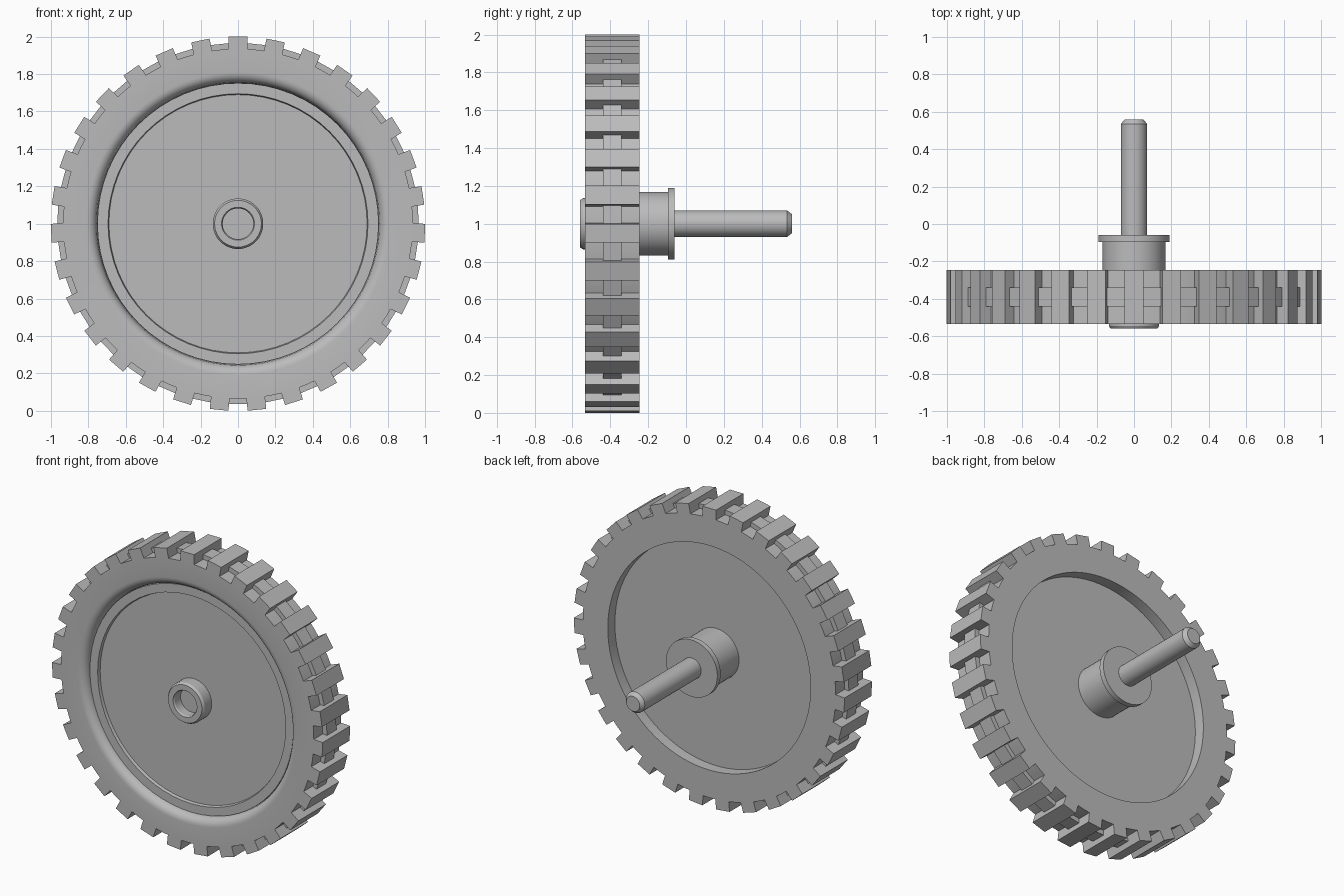
import bpy, bmesh, math
from mathutils import Matrix, Vector

if "Cube" in bpy.data.objects:
    bpy.data.objects.remove(bpy.data.objects["Cube"], do_unlink=True)

grey = bpy.data.materials.new("mid_grey")
grey.use_nodes = True
grey.diffuse_color = (0.5, 0.5, 0.5, 1)
grey.node_tree.nodes["Principled BSDF"].inputs["Base Color"].default_value = (0.5, 0.5, 0.5, 1)

CENTRE = Vector((0, 0, 1))
TEETH = 31


def finish(name, bm, smooth):
    bmesh.ops.recalc_face_normals(bm, faces=bm.faces)
    mesh = bpy.data.meshes.new(name)
    bm.to_mesh(mesh)
    bm.free()
    mesh.materials.append(grey)
    obj = bpy.data.objects.new(name, mesh)
    bpy.context.collection.objects.link(obj)
    if smooth:
        bpy.ops.object.select_all(action='DESELECT')
        obj.select_set(True)
        bpy.context.view_layer.objects.active = obj
        bpy.ops.object.shade_smooth_by_angle(angle=math.radians(30))
    return obj


def lathe(name, profile, steps=64, closed=False):
    """Spin (radius, y) points around the axle line."""
    bm = bmesh.new()
    verts = [bm.verts.new(CENTRE + Vector((0, y, r))) for r, y in profile]
    pairs = list(zip(verts, verts[1:]))
    if closed:
        pairs.append((verts[-1], verts[0]))
    edges = [bm.edges.new(p) for p in pairs]
    bmesh.ops.spin(bm, geom=verts + edges, cent=CENTRE, axis=(0, 1, 0),
                   angle=math.tau, steps=steps, use_merge=True)
    bmesh.ops.remove_doubles(bm, verts=bm.verts, dist=0.0005)
    return finish(name, bm, True)


def ring_of_blocks(name, width, y0, y1, r0, r1, offset):
    """Repeat a block around the tyre."""
    bm = bmesh.new()
    for i in range(TEETH):
        turn = Matrix.Rotation(math.tau * (i + offset) / TEETH, 4, 'Y')
        place = Matrix.Translation((0, (y0 + y1) / 2, (r0 + r1) / 2))
        size = Matrix.Diagonal((width, y1 - y0, r1 - r0, 1))
        bmesh.ops.create_cube(bm, size=1,
                              matrix=Matrix.Translation(CENTRE) @ turn @ place @ size)
    return finish(name, bm, False)


# Tyre: flat sides, rounded inner lip at the front, straight bore at the back
FRONT, BACK = -0.535, -0.245
lip = [(0.81 - 0.055 * math.sin(a), FRONT + 0.055 * (1 - math.cos(a)))
       for a in (math.pi / 2 * k / 6 for k in range(7))]
lathe("tyre", [(0.935, BACK), (0.935, FRONT)] + lip + [(0.75, -0.46), (0.75, BACK)],
      steps=TEETH * 4, closed=True)

# Tread: full-width teeth and a low rib in every gap
ring_of_blocks("tread_teeth", 0.1, FRONT, BACK, 0.92, 1.0, 0)
ring_of_blocks("tread_ribs", 0.11, -0.44, -0.34, 0.92, 0.965, 0.5)

# Wheel disc with a stepped rim at the front
lathe("wheel_disc", [(0, -0.47), (0.69, -0.47), (0.695, -0.49), (0.752, -0.49),
                     (0.752, -0.32), (0, -0.32)])

# Front boss with a blind hole
lathe("front_boss", [(0.135, -0.46), (0.135, -0.545), (0.125, -0.56), (0.088, -0.56),
                     (0.082, -0.55), (0.082, -0.49), (0, -0.49)], steps=48)

# Rear hub with flange
lathe("rear_hub", [(0.168, -0.33), (0.168, -0.095), (0.19, -0.095),
                   (0.19, -0.06), (0, -0.06)], steps=48)

# Axle with chamfered end
lathe("axle", [(0.07, -0.07), (0.07, 0.535), (0.05, 0.56), (0, 0.56)], steps=32)
